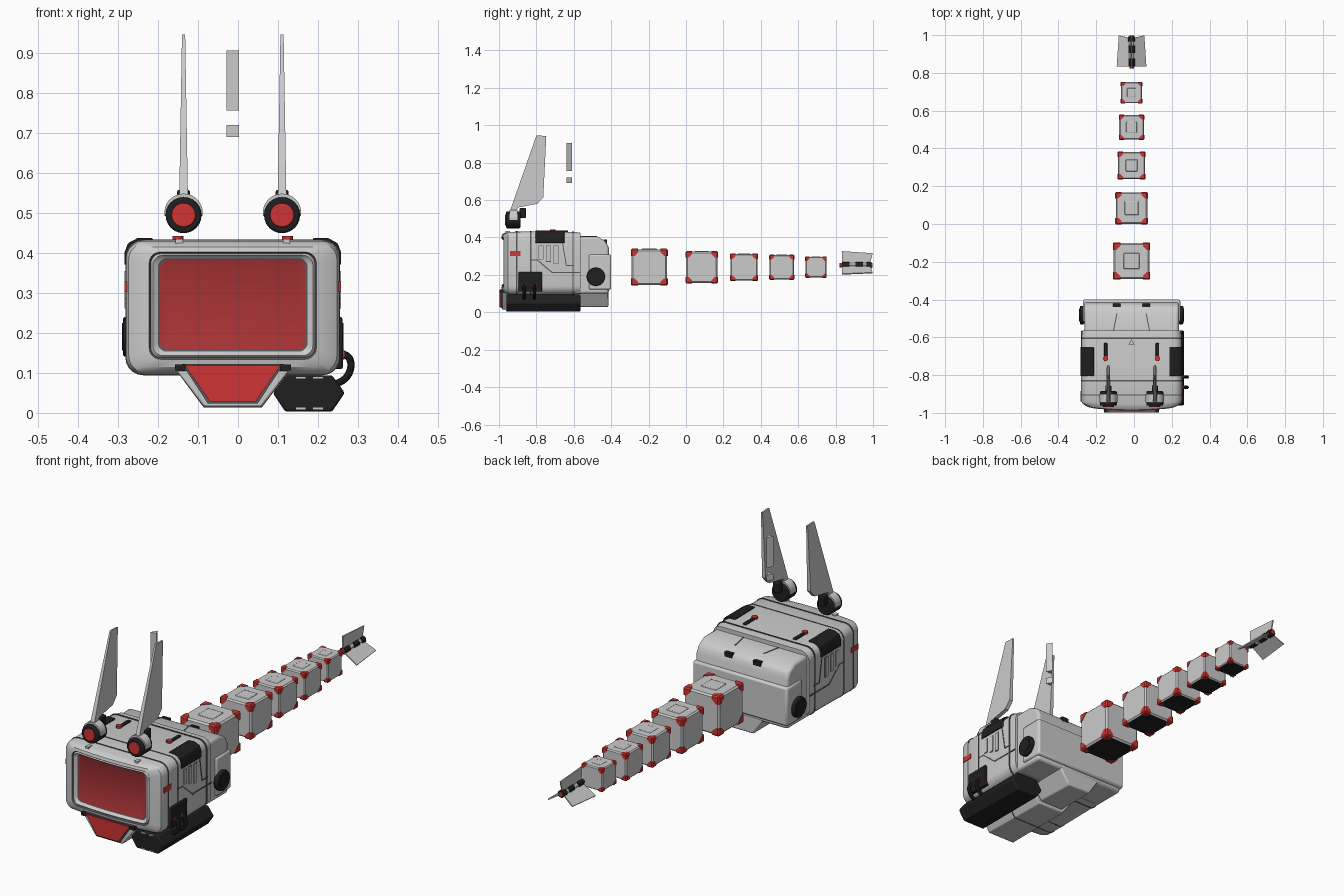
import bpy, bmesh, math
from mathutils import Vector, Matrix

if "Cube" in bpy.data.objects:
    bpy.data.objects.remove(bpy.data.objects["Cube"])

CX = -0.013  # shared centre line


def mat(name, r, g, b):
    m = bpy.data.materials.new(name)
    m.diffuse_color = (r, g, b, 1)
    m.use_nodes = True
    m.node_tree.nodes["Principled BSDF"].inputs["Base Color"].default_value = m.diffuse_color
    return m


SHELL = mat("shell_grey", 0.60, 0.60, 0.60)
RED = mat("bright_red", 0.62, 0.034, 0.034)
GLASS = mat("screen_red", 0.40, 0.034, 0.037)
BLACK = mat("black", 0.014, 0.014, 0.015)
SEAM = mat("seam_grey", 0.10, 0.10, 0.10)


def finish(name, bm, mats, bevel=0.0, segs=2):
    bmesh.ops.recalc_face_normals(bm, faces=bm.faces)
    me = bpy.data.meshes.new(name)
    bm.to_mesh(me)
    bm.free()
    for m in (mats if isinstance(mats, list) else [mats]):
        me.materials.append(m)
    ob = bpy.data.objects.new(name, me)
    bpy.context.collection.objects.link(ob)
    if bevel:
        mod = ob.modifiers.new("bevel", 'BEVEL')
        mod.width, mod.segments, mod.limit_method = bevel, segs, 'ANGLE'
    return ob


def prism(name, prof, axis, a, b, m, bevel=0.0, segs=2):
    """Extrude a 2D profile along x, y or z."""
    bm = bmesh.new()
    put = {'x': lambda u, v, t: (t, u, v), 'y': lambda u, v, t: (u, t, v),
           'z': lambda u, v, t: (u, v, t)}[axis]
    lo = [bm.verts.new(put(u, v, a)) for u, v in prof]
    hi = [bm.verts.new(put(u, v, b)) for u, v in prof]
    bm.faces.new(lo)
    bm.faces.new(hi)
    n = len(prof)
    for i in range(n):
        bm.faces.new((lo[i], lo[(i + 1) % n], hi[(i + 1) % n], hi[i]))
    return finish(name, bm, m, bevel, segs)


def box(name, x0, x1, y0, y1, z0, z1, m, bevel=0.0):
    return prism(name, [(x0, y0), (x1, y0), (x1, y1), (x0, y1)], 'z', z0, z1, m, bevel)


def disc(name, x, z, r, axis, a, b, m, n=24, bevel=0.0):
    return prism(name, [(x + r * math.cos(2 * math.pi * i / n), z + r * math.sin(2 * math.pi * i / n))
                        for i in range(n)], axis, a, b, m, bevel)


def line(name, pts, w, x, m):
    """Thin strip along a (y, z) polyline on a side wall."""
    for p, q in zip(pts, pts[1:]):
        p, q = Vector(p), Vector(q)
        d = (q - p).normalized() * w / 2
        s = Vector((-d.y, d.x))
        prism(name, [p - d + s, q + d + s, q + d - s, p - d - s], 'x', x - 0.002, x + 0.002, m)


def rounded(hx, z0, z1, r, y):
    """Rounded rectangle, mirrored in z, bulging forward near the front."""
    zc, hz, pts = (z0 + z1) / 2, (z1 - z0) / 2, []
    for i in range(6):
        a = math.pi / 2 * i / 5
        pts.append((hx - r + r * math.cos(a), hz - r + r * math.sin(a)))
    pts += [((hx - r) * (1 - i / 4), hz) for i in range(1, 5)]
    half = pts + [(-u, v) for u, v in pts[-2::-1]]
    full = half + [(u, -v) for u, v in half[::-1]]
    k = 0.022 if y < -0.94 else 0
    return [(CX + u, y + k * (u / 0.267) ** 2, zc + v) for u, v in full]


def loft(name, rings, mats, bands, caps):
    bm = bmesh.new()
    loops = [[bm.verts.new(p) for p in rounded(*r)] for r in rings]
    n = len(loops[0])
    for (A, B), mi in zip(zip(loops, loops[1:]), bands):
        for i in range(n):
            bm.faces.new((A[i], A[(i + 1) % n], B[(i + 1) % n], B[i])).material_index = mi
    for L, mi in ((loops[0], caps[0]), (loops[-1], caps[1])):
        for k in range(n // 2 - 1):
            bm.faces.new((L[k], L[k + 1], L[n - 2 - k], L[n - 1 - k])).material_index = mi
    return finish(name, bm, mats)


# Head shell with stepped bezel and recessed screen
loft("head_shell", [
    (0.262, 0.098, 0.425, 0.045, -0.565), (0.265, 0.096, 0.430, 0.045, -0.60),
    (0.267, 0.095, 0.432, 0.045, -0.82), (0.267, 0.095, 0.430, 0.045, -0.955),
    (0.260, 0.102, 0.424, 0.040, -0.972), (0.235, 0.115, 0.415, 0.035, -0.984),
    (0.209, 0.134, 0.402, 0.028, -0.988), (0.205, 0.138, 0.398, 0.026, -0.982),
    (0.200, 0.143, 0.394, 0.025, -0.988), (0.187, 0.153, 0.386, 0.022, -0.976),
    (0.182, 0.157, 0.382, 0.020, -0.974)],
    [SHELL, SEAM, GLASS], [0, 0, 0, 0, 0, 0, 1, 0, 0, 1], (0, 2))

# Panel gaps around the head
for y in (-0.905, -0.83, -0.605):
    loft("head_gap", [(0.2685, 0.094, 0.4335, 0.045, y - 0.003),
                      (0.2685, 0.094, 0.4335, 0.045, y + 0.003)], [SEAM], [0], (0, 0))

# Rear hull with sloped top, and the block behind it
prism("rear_hull", [(-0.60, 0.10), (-0.60, 0.405), (-0.475, 0.405), (-0.43, 0.38), (-0.413, 0.345),
                    (-0.413, 0.10)], 'x', CX - 0.25, CX + 0.25, SHELL, 0.012)
box("rear_block", CX - 0.258, CX + 0.258, -0.52, -0.40, 0.12, 0.31, SHELL, 0.01)

# Keel under the head
def trap(top, bot, z1, z0):
    return [(CX - top, z1), (CX + top, z1), (CX + bot, z0), (CX - bot, z0)]

prism("keel_front", trap(0.140, 0.072, 0.105, 0.015), 'y', -0.985, -0.62, SHELL, 0.005)
prism("keel_rear", trap(0.130, 0.062, 0.13, 0.028), 'y', -0.62, -0.415, SHELL, 0.006)
prism("keel_gap", trap(0.141, 0.073, 0.105, 0.014), 'y', -0.80, -0.794, SEAM)
prism("chin_rim", trap(0.127, 0.062, 0.122, 0.023), 'y', -0.992, -0.97, SEAM)
prism("chin_panel", trap(0.119, 0.058, 0.118, 0.029), 'y', -0.998, -0.97, RED)

# Side pod, hexagonal
pod = [(0.087, 0.05), (0.120, 0.094), (0.235, 0.094), (0.267, 0.05), (0.235, 0.003), (0.118, 0.003)]
prism("side_pod", pod, 'y', -0.96, -0.565, BLACK, 0.006)
for x in (0.157, 0.2):
    for z in (0.086, 0.008):
        box("pod_marker", x - 0.012, x + 0.012, -0.963, -0.955, z, z + 0.005, SHELL)

# Hose box and hoses beside the pod
box("hose_box", 0.24, 0.262, -0.895, -0.77, 0.11, 0.215, BLACK, 0.004)
for y in (-0.865, -0.81):
    cu = bpy.data.curves.new("hose", 'CURVE')
    cu.dimensions, cu.bevel_depth, cu.bevel_resolution = '3D', 0.009, 2
    sp = cu.splines.new('NURBS')
    path = [(0.25, 0.145), (0.27, 0.15), (0.287, 0.13), (0.278, 0.09), (0.255, 0.075), (0.235, 0.07)]
    sp.points.add(len(path) - 1)
    for p, (x, z) in zip(sp.points, path):
        p.co = (x, y, z, 1)
    sp.use_endpoint_u = True
    tmp = bpy.data.objects.new("hose_path", cu)
    bpy.context.collection.objects.link(tmp)
    me = bpy.data.meshes.new_from_object(tmp)
    bpy.data.objects.remove(tmp)
    me.materials.clear()
    me.materials.append(BLACK)
    bpy.context.collection.objects.link(bpy.data.objects.new("hose", me))
    disc("hose_collar", y, 0.145, 0.012, 'x', 0.258, 0.266, RED, 12)

# Details repeated on both sides
for s in (-1, 1):
    X = lambda d: CX + s * d
    # Black corner cover
    cover = [(0.20, 0.437), (0.238, 0.437), (0.262, 0.424), (0.271, 0.40), (0.271, 0.37), (0.25, 0.37), (0.20, 0.41)]
    prism("corner_cover", [(X(u), v) for u, v in cover], 'y', -0.805, -0.65, BLACK, 0.003)
    # Round hub on the rear block
    disc("rear_hub", -0.482, 0.19, 0.049, 'x', X(0.25), X(0.274), BLACK, 24, 0.004)
    disc("rear_hub_cap", -0.482, 0.19, 0.034, 'x', X(0.27), X(0.277), BLACK, 24)
    # Red side marker, vents and panel gaps
    prism("side_marker", [(-0.94, 0.302), (-0.885, 0.302), (-0.885, 0.328), (-0.94, 0.328)],
          'x', X(0.26), X(0.270), RED)
    line("side_gap", [(-0.83, 0.28), (-0.795, 0.28), (-0.715, 0.212), (-0.57, 0.212)], 0.006, X(0.2655), SEAM)
    line("side_gap", [(-0.66, 0.37), (-0.64, 0.25), (-0.60, 0.25)], 0.005, X(0.2655), SEAM)
    for y in (-0.775, -0.735, -0.695):
        z = 0.285 - (y + 0.775) * 0.3
        for d, w, m in ((0.267, 0.013, SEAM), (0.270, 0.010, SHELL)):
            prism("side_vent", [(y - w, z - w + 0.01), (y + w, z - w + 0.01), (y + w, 0.345 + w), (y - w, 0.345 + w)],
                  'x', X(0.255), X(d), m)
    # Chin clip and top rods
    box("chin_clip", X(0.118), X(0.145), -0.998, -0.96, 0.106, 0.121, BLACK)
    box("top_rod", X(0.128), X(0.146), -0.725, -0.63, 0.42, 0.437, BLACK, 0.003)
    disc("top_button", X(0.137), -0.712, 0.014, 'z', 0.42, 0.442, RED, 12)
    box("top_notch", X(0.125), X(0.143), -0.966, -0.94, 0.415, 0.434, SHELL)
    # Rear clips and top gaps on the slope
    box("rear_clip", X(0.058), X(0.098), -0.44, -0.422, 0.365, 0.388, BLACK)
    prism("slope_gap", [(X(0.075), -0.475), (X(0.080), -0.475), (X(0.105), -0.60), (X(0.100), -0.60)],
          'z', 0.40, 0.407, SEAM)

    # Upright ear: wheel, collar and tapered blade
    ex = CX + s * 0.123
    disc("ear_wheel", ex, 0.494, 0.045, 'y', -0.962, -0.885, BLACK, 24, 0.006)
    disc("ear_wheel_face", ex, 0.494, 0.030, 'y', -0.969, -0.95, RED, 24, 0.003)
    collar = [(ex + 0.048 * math.cos(a), 0.500 + 0.048 * math.sin(a))
              for a in [math.pi * (i / 16 * 1.1 - 0.05) for i in range(17)]]
    prism("ear_collar", collar, 'y', -0.945, -0.90, SHELL)
    box("ear_bracket", ex - 0.016, ex + 0.016, -0.89, -0.855, 0.505, 0.557, BLACK, 0.004)
    blade = prism("ear_blade", [(-0.945, 0.53), (-0.80, 0.945), (-0.747, 0.943), (-0.763, 0.615),
                                (-0.795, 0.58), (-0.90, 0.56), (-0.91, 0.53)], 'x', -1, 1, SHELL)
    for v in blade.data.vertices:
        v.co.x = ex + v.co.x * (0.011 - 0.007 * (v.co.z - 0.53) / 0.415)

# Floating triangular bars above the head
for z0, z1 in ((0.69, 0.72), (0.755, 0.905)):
    prism("floating_bar", [(CX - 0.016, -0.638), (CX + 0.016, -0.638), (CX, -0.61)], 'z', z0, z1, SHELL)

# Tail cubes: grey block, black underside, red corner guards, raised top plate
for yc, size in ((-0.196, 0.198), (0.084, 0.173), (0.310, 0.149), (0.512, 0.135), (0.695, 0.115)):
    c, h = Vector((CX, yc, 0.241)), size / 2
    bm = bmesh.new()
    bmesh.ops.create_cube(bm, size=size * 0.965, matrix=Matrix.Translation(c))
    bmesh.ops.bevel(bm, geom=bm.edges[:], offset=size * 0.04, segments=1, affect='EDGES')
    bm.normal_update()
    for f in bm.faces:
        f.material_index = 1 if f.normal.z < -0.9 else 0
    finish("tail_cube", bm, [SHELL, BLACK])
    q = h * 0.42
    box("tail_plate", CX - q, CX + q, yc - q, yc + q, c.z + h * 0.9, c.z + h, SHELL, 0.003)
    bm = bmesh.new()
    for sx in (-1, 1):
        for sy in (-1, 1):
            for sz in (-1, 1):
                pts = []
                a, b, e = size * 0.20, size * 0.10, size * 0.035
                for u, v in ((e, e), (a, e), (a, b), (b, a), (e, a)):
                    pts += [(0, u, v), (u, 0, v), (u, v, 0)]
                vs = [bm.verts.new(c + Vector((sx * (h - p[0]), sy * (h - p[1]), sz * (h - p[2])))) for p in pts]
                bmesh.ops.convex_hull(bm, input=vs)
    finish("tail_corner_guards", bm, RED)

# Tail tip: banded rod with three fins
for y0, y1, r, m in ((0.835, 0.875, 0.017, BLACK), (0.875, 0.905, 0.013, SHELL), (0.905, 0.945, 0.017, BLACK),
                     (0.945, 0.965, 0.013, SHELL), (0.965, 0.992, 0.018, BLACK), (0.822, 0.836, 0.012, RED),
                     (0.992, 0.998, 0.012, RED)):
    disc("tail_rod", CX, 0.252, r, 'y', y0, y1, m, 12)
for ang in (0, 122, -122):
    fin = prism("tail_fin", [(0.835, 0.012), (0.985, 0.012), (0.998, 0.064 if ang == 0 else 0.078),
                             (0.833, 0.075 if ang == 0 else 0.091)], 'x', -0.003, 0.003, SHELL)
    fin.data.transform(Matrix.Translation((CX, 0, 0.252)) @ Matrix.Rotation(math.radians(ang), 4, 'Y'))

# Smooth rounded parts, keep hard edges
bpy.ops.object.select_all(action='SELECT')
bpy.context.view_layer.objects.active = bpy.context.collection.objects[0]
bpy.ops.object.shade_smooth_by_angle(angle=math.radians(30))
